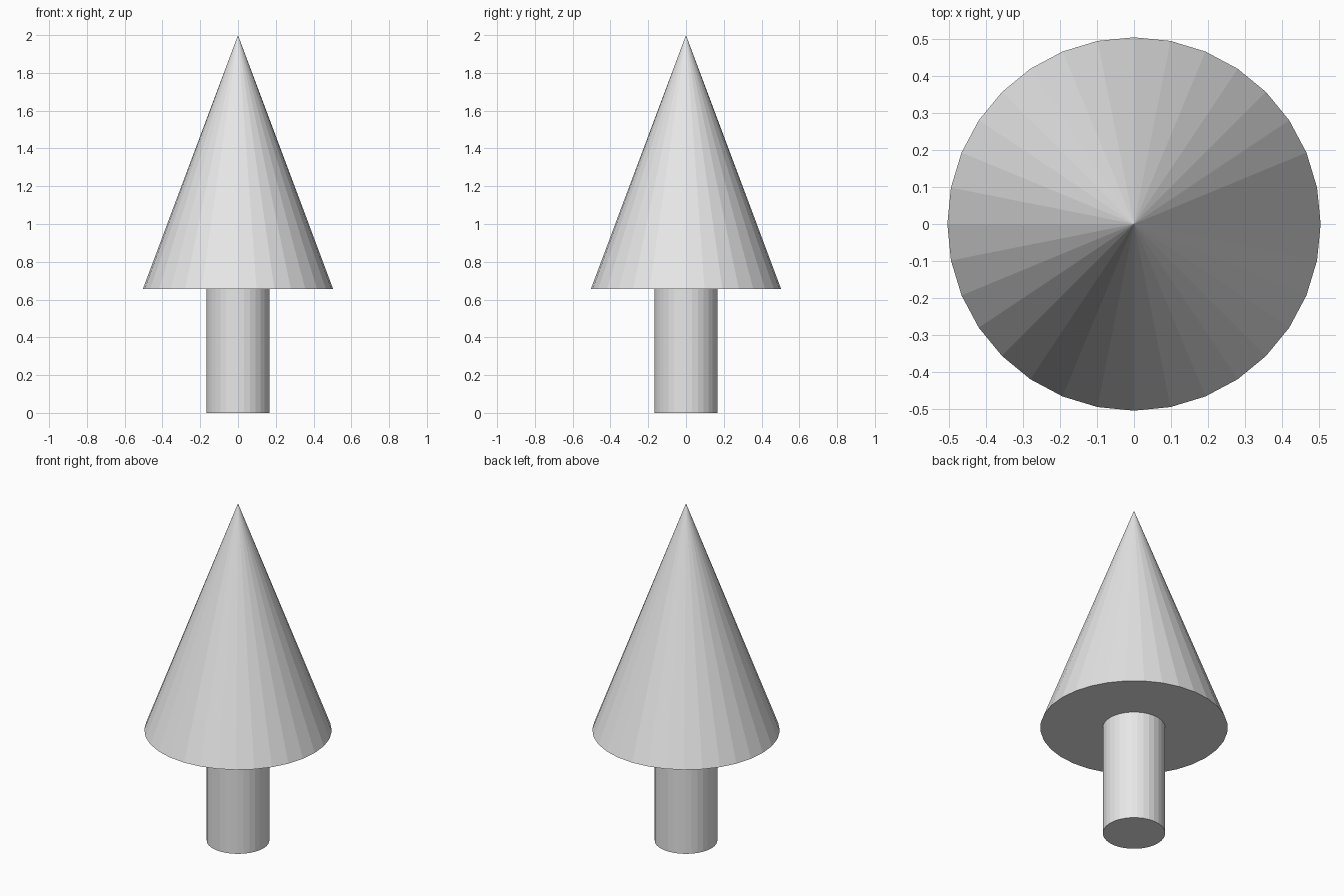
import bpy

if "Cube" in bpy.data.objects:
    bpy.data.objects.remove(bpy.data.objects["Cube"])

SIDES = 32
BASE_Z = 0.655     # underside of the foliage
TOP_Z = 2.0
CONE_R = 0.504
TRUNK_R = 0.168

grey = bpy.data.materials.new("light grey")
grey.diffuse_color = (0.8, 0.8, 0.8, 1.0)
grey.use_nodes = True
grey.node_tree.nodes["Principled BSDF"].inputs["Base Color"].default_value = grey.diffuse_color


def finish(name):
    obj = bpy.context.object
    obj.name = name
    obj.data.materials.append(grey)
    return obj


# Trunk: flat-faced cylinder standing on the ground
bpy.ops.mesh.primitive_cylinder_add(
    vertices=SIDES, radius=TRUNK_R, depth=BASE_Z + 0.005,
    location=(0, 0, (BASE_Z + 0.005) / 2))
finish("trunk")

# Foliage: flat-faced cone with a closed underside
bpy.ops.mesh.primitive_cone_add(
    vertices=SIDES, radius1=CONE_R, radius2=0, depth=TOP_Z - BASE_Z,
    location=(0, 0, (TOP_Z + BASE_Z) / 2))
finish("foliage")
